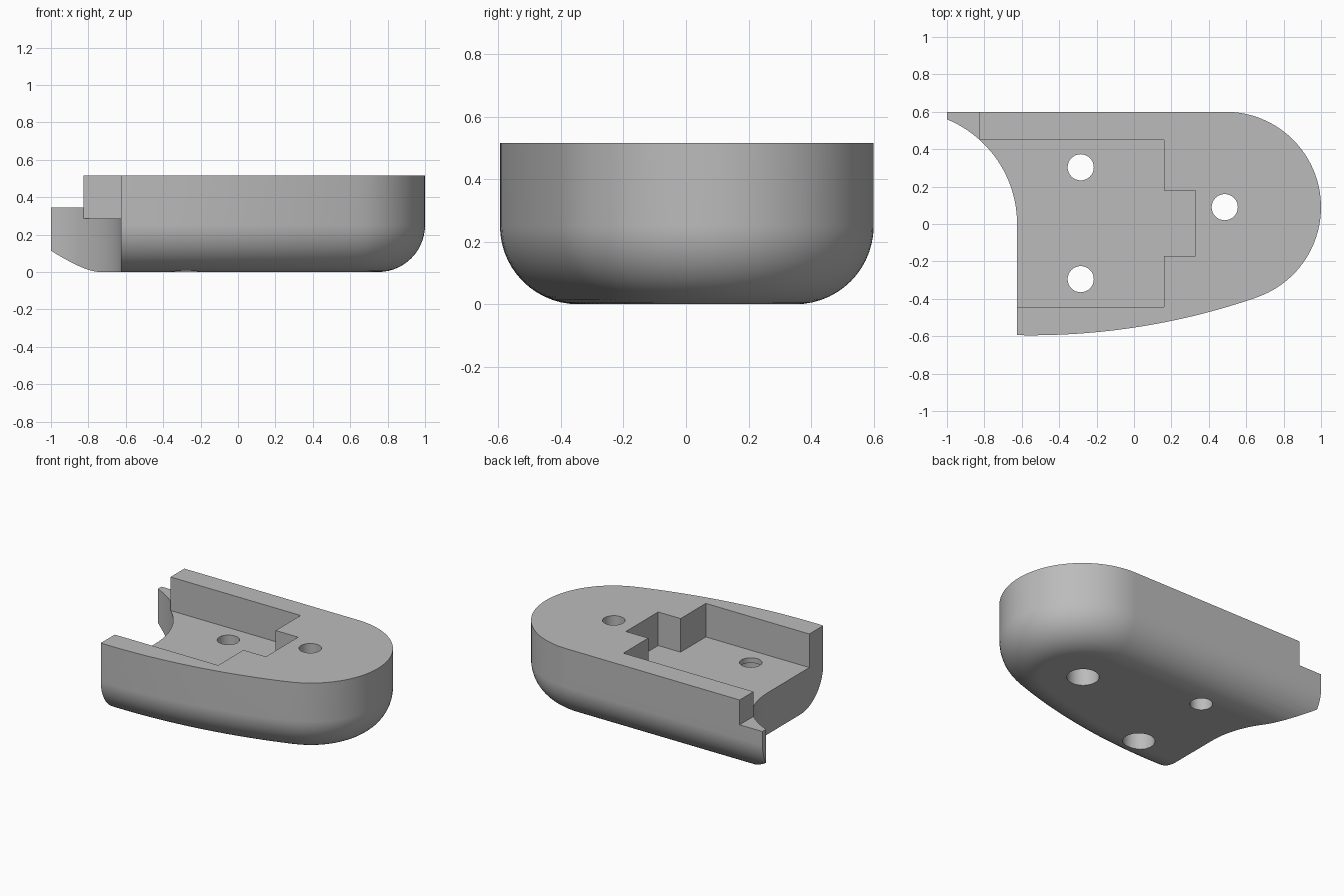
import bpy, bmesh
from math import sin, cos, pi, radians

cube = bpy.data.objects.get("Cube")
if cube:
    bpy.data.objects.remove(cube, do_unlink=True)

HEIGHT, FILLET = 0.515, 0.25
FLOOR, STEP = 0.285, 0.345

grey = bpy.data.materials.new("plain grey")
grey.use_nodes = True
colour = (0.5, 0.5, 0.5, 1)
grey.diffuse_color = colour
grey.node_tree.nodes["Principled BSDF"].inputs["Base Color"].default_value = colour


def arc(cx, cy, r, start, end, n):
    angles = [radians(start + (end - start) * i / n) for i in range(n + 1)]
    return [(cx + r * cos(a), cy + r * sin(a)) for a in angles]


def loft(name, rings):
    """Solid skinned through a stack of (outline, z) rings."""
    bm = bmesh.new()
    loops = [[bm.verts.new((x, y, z)) for x, y in pts] for pts, z in rings]
    n = len(loops[0])
    for a, b in zip(loops, loops[1:]):
        for i in range(n):
            j = (i + 1) % n
            bm.faces.new((a[i], a[j], b[j], b[i]))
    bm.faces.new(loops[0][::-1])
    bm.faces.new(loops[-1])
    bmesh.ops.recalc_face_normals(bm, faces=bm.faces)
    mesh = bpy.data.meshes.new(name)
    bm.to_mesh(mesh)
    bm.free()
    mesh.materials.append(grey)
    obj = bpy.data.objects.new(name, mesh)
    bpy.context.collection.objects.link(obj)
    return obj


def outline(d):
    """Body outline moved inward by d: long side curve, round nose, straight back."""
    side = arc(-0.55, 3.105, 3.7 - d, -97, -71.2, 24)
    side = [(-1, -0.57 + d)] + [p for p in side if p[0] > -0.99]
    nose = arc(0.49, 0.09, 0.51 - d, -71.2, 90, 40)
    return side + nose[1:] + [(-1, 0.6 - d)]


def fixed_outline(d, n=len(outline(0))):
    pts = outline(d)
    while len(pts) < n:
        pts.insert(1, ((pts[0][0] + pts[1][0]) / 2, (pts[0][1] + pts[1][1]) / 2))
    return pts[:1] + pts[len(pts) - n + 1:]


# Body with a rounded lower edge
rings = []
for i in range(15):
    a = pi / 2 * i / 14
    rings.append((fixed_outline(FILLET * (1 - sin(a))), FILLET * (1 - cos(a))))
rings.append((fixed_outline(0), HEIGHT))
body = loft("body", rings)


def cut(points, z0, z1):
    """Subtract a vertical prism from the body."""
    cutter = loft("cutter", [(points, z0), (points, z1)])
    cutter.hide_render = True
    mod = body.modifiers.new("cut", "BOOLEAN")
    mod.operation, mod.solver, mod.object = "DIFFERENCE", "EXACT", cutter
    bpy.ops.object.modifier_apply(modifier=mod.name)
    bpy.data.objects.remove(cutter, do_unlink=True)


bpy.context.view_layer.objects.active = body
body.select_set(True)

# Concave end
cut([(-1.5, -0.8), (-0.625, -0.8)] + arc(-1.23, 0, 0.605, 0, 85, 32)
    + [(-1.5, 0.6027)], -0.2, 1)
# Lowered tip
cut([(-1.2, 0.3), (-0.827, 0.3), (-0.827, 0.8), (-1.2, 0.8)], STEP, 1)
# T-shaped pocket, open at the concave end
cut([(-1.2, -0.443), (0.16, -0.443), (0.16, -0.17), (0.33, -0.17),
     (0.33, 0.18), (0.16, 0.18), (0.16, 0.45), (-1.2, 0.45)], FLOOR, 1)
# Screw holes, two of them counterbored from below
for x, y, bored in ((-0.285, 0.303, False), (-0.285, -0.295, True), (0.485, 0.09, True)):
    cut(arc(x, y, 0.07, 0, 348.75, 31), -0.2, 1)
    if bored:
        cut(arc(x, y, 0.1, 0, 348.75, 31), -0.2, 0.25)

bpy.ops.object.shade_smooth_by_angle(angle=radians(30))
normals = body.modifiers.new("even shading", "WEIGHTED_NORMAL")
normals.keep_sharp = True
